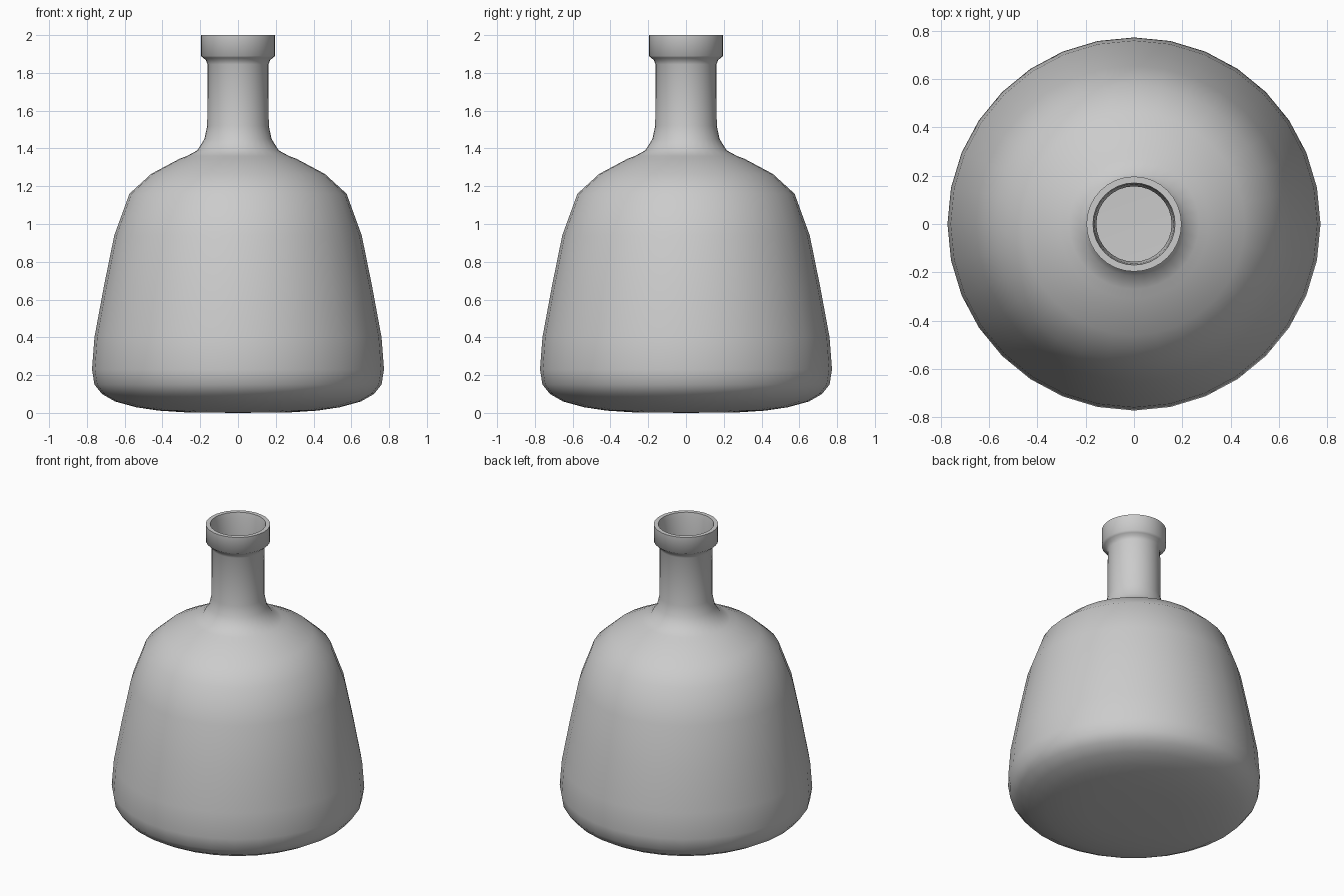
import bpy
import bmesh
import math

cube = bpy.data.objects.get("Cube")
if cube:
    bpy.data.objects.remove(cube, do_unlink=True)

SIDES = 32

# Material
glass = bpy.data.materials.new("plain grey")
glass.use_nodes = True
grey = (0.6, 0.6, 0.6, 1)
glass.diffuse_color = grey
glass.node_tree.nodes["Principled BSDF"].inputs["Base Color"].default_value = grey


def lathe(name, profile, material, smooth_angle):
    """Spin a (radius, height) profile around the z axis."""
    bm = bmesh.new()
    verts = [bm.verts.new((r, 0, z)) for r, z in profile]
    edges = [bm.edges.new(pair) for pair in zip(verts, verts[1:])]
    bmesh.ops.spin(bm, geom=verts + edges, cent=(0, 0, 0), axis=(0, 0, 1),
                   angle=math.tau, steps=SIDES, use_merge=True)
    bmesh.ops.remove_doubles(bm, verts=bm.verts, dist=0.0005)
    bmesh.ops.recalc_face_normals(bm, faces=bm.faces)
    mesh = bpy.data.meshes.new(name)
    bm.to_mesh(mesh)
    bm.free()
    mesh.materials.append(material)
    obj = bpy.data.objects.new(name, mesh)
    bpy.context.collection.objects.link(obj)
    bpy.ops.object.select_all(action="DESELECT")
    obj.select_set(True)
    bpy.context.view_layer.objects.active = obj
    bpy.ops.object.shade_smooth_by_angle(angle=math.radians(smooth_angle))
    return obj


# Base, body and shoulder
body = [(0, 0), (0.28, 0.003), (0.42, 0.012), (0.54, 0.03), (0.65, 0.06),
        (0.72, 0.10), (0.76, 0.15), (0.773, 0.23), (0.76, 0.40), (0.71, 0.67),
        (0.655, 0.94), (0.575, 1.16), (0.46, 1.265), (0.31, 1.345)]
# Neck
neck = [(0.27, 1.36), (0.215, 1.39), (0.178, 1.45), (0.163, 1.52), (0.161, 1.845)]
# Lip with its rim and mouth
lip = [(0.17, 1.867), (0.185, 1.88), (0.197, 1.89), (0.197, 2.0),
       (0.17, 2.0), (0.165, 1.97)]
# Hollow inside, a thin wall behind the outer profile
inside = [(max(r - 0.005, 0), z + 0.01 if z < 0.2 else z)
          for r, z in reversed(body + neck)]

lathe("bottle", body + neck + lip + inside, glass, 70)
